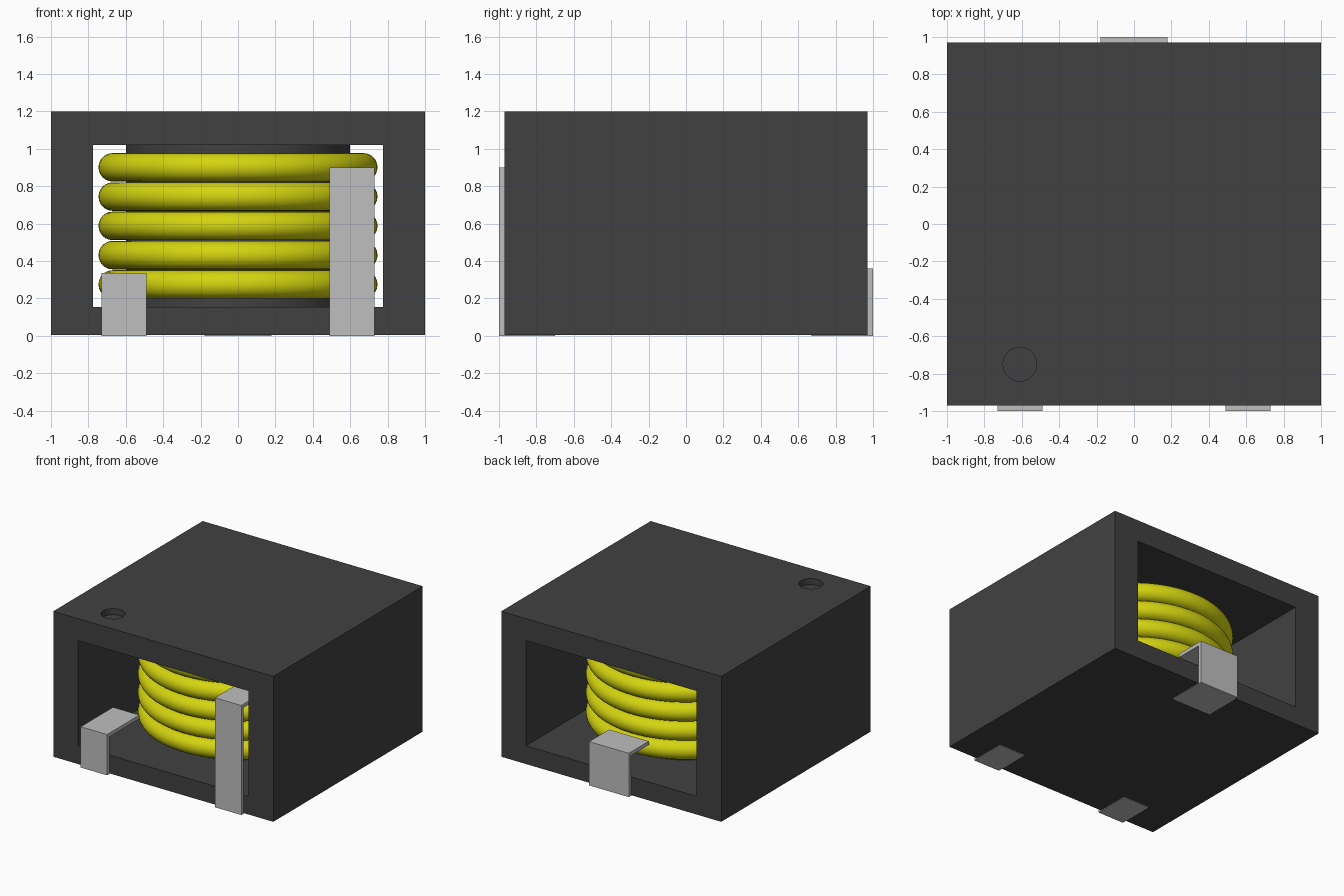
import bpy, bmesh, math

cube = bpy.data.objects.get("Cube")
if cube:
    bpy.data.objects.remove(cube, do_unlink=True)


def material(name, rgb, roughness=0.6):
    mat = bpy.data.materials.new(name)
    mat.use_nodes = True
    mat.diffuse_color = (*rgb, 1)
    shader = mat.node_tree.nodes["Principled BSDF"]
    shader.inputs["Base Color"].default_value = (*rgb, 1)
    shader.inputs["Roughness"].default_value = roughness
    return mat


charcoal = material("charcoal ferrite", (0.053, 0.053, 0.053))
yellow = material("yellow wire", (0.66, 0.66, 0.005))
silver = material("silver metal", (0.52, 0.52, 0.52))


def finish(name, mat):
    obj = bpy.context.object
    obj.name = obj.data.name = name
    if mat:
        obj.data.materials.append(mat)
    return obj


def box(name, low, high, mat=None):
    centre = [(a + b) / 2 for a, b in zip(low, high)]
    bpy.ops.mesh.primitive_cube_add(size=1, location=centre)
    bpy.context.object.scale = [b - a for a, b in zip(low, high)]
    bpy.ops.object.transform_apply(location=False, rotation=False, scale=True)
    return finish(name, mat)


def cylinder(name, radius, x, y, bottom, top, mat=None):
    bpy.ops.mesh.primitive_cylinder_add(vertices=64, radius=radius, depth=top - bottom,
                                        location=(x, y, (bottom + top) / 2))
    return finish(name, mat)


def cut(target, cutter):
    mod = target.modifiers.new("cut", "BOOLEAN")
    mod.operation, mod.solver, mod.object = "DIFFERENCE", "EXACT", cutter
    bpy.context.view_layer.objects.active = target
    bpy.ops.object.modifier_apply(modifier=mod.name)
    bpy.data.objects.remove(cutter, do_unlink=True)


# Housing with a through window and a round marker recess on top
housing = box("housing", (-1, -0.97, 0.005), (1, 0.97, 1.2), charcoal)
cut(housing, box("window_cutter", (-0.775, -1.2, 0.155), (0.775, 1.2, 1.02)))
cut(housing, cylinder("marker_cutter", 0.09, -0.61, -0.75, 1.15, 1.3))

# Core post
cylinder("core_post", 0.6, 0, 0, 0.15, 1.025, charcoal)
bpy.ops.object.shade_smooth_by_angle()

# Wire turns stacked round the core
for i in range(5):
    bpy.ops.mesh.primitive_torus_add(major_radius=0.67, minor_radius=0.076,
                                     major_segments=96, minor_segments=24,
                                     location=(0, 0, 0.275 + i * 0.1565))
    finish(f"wire_turn_{i + 1}", yellow)
    bpy.ops.object.shade_smooth()


# Folded terminals: foot under the housing, upright strip, arm reaching the coil
def terminal(name, x_low, x_high, side, height, foot_end, arm_end):
    t = 0.03
    profile = [(foot_end, 0), (1, 0), (1, height), (arm_end, height),
               (arm_end, height - t), (1 - t, height - t), (1 - t, t), (foot_end, t)]
    bm = bmesh.new()
    face = bm.faces.new([bm.verts.new((x_low, side * y, z)) for y, z in profile])
    new = bmesh.ops.extrude_face_region(bm, geom=[face])["geom"]
    verts = [g for g in new if isinstance(g, bmesh.types.BMVert)]
    bmesh.ops.translate(bm, verts=verts, vec=(x_high - x_low, 0, 0))
    bmesh.ops.recalc_face_normals(bm, faces=bm.faces)
    mesh = bpy.data.meshes.new(name)
    bm.to_mesh(mesh)
    bm.free()
    mesh.materials.append(silver)
    bpy.context.collection.objects.link(bpy.data.objects.new(name, mesh))


terminal("front_right_terminal", -0.73, -0.49, -1, 0.335, 0.7, 0.58)
terminal("front_left_terminal", 0.49, 0.73, -1, 0.9, 0.7, 0.58)
terminal("back_terminal", -0.18, 0.18, 1, 0.36, 0.67, 0.74)
